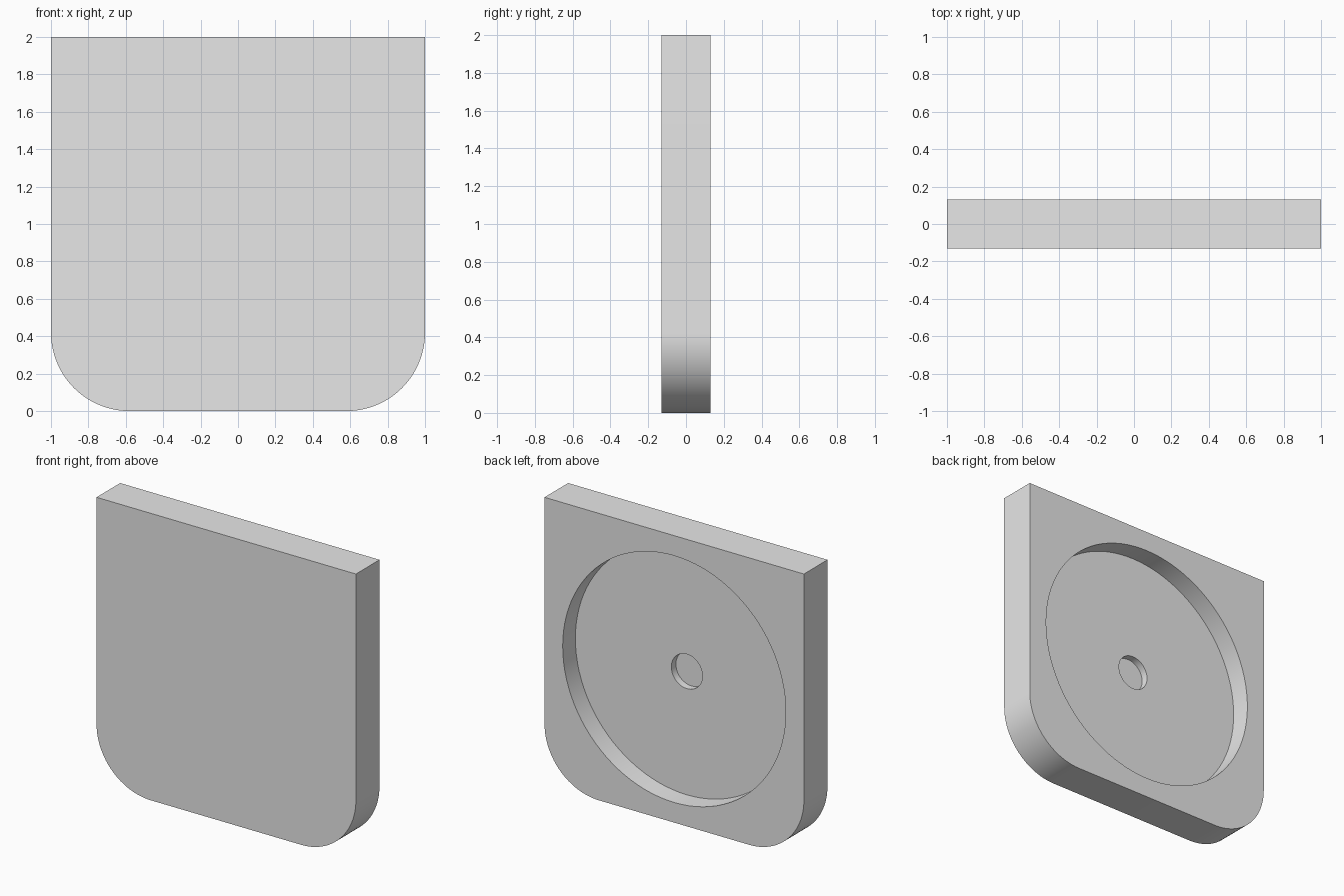
import bpy
import bmesh
from math import cos, sin, pi, radians

cube = bpy.data.objects.get("Cube")
if cube:
    bpy.data.objects.remove(cube, do_unlink=True)

HALF_DEPTH = 0.13
CORNER = 0.42
CENTRE_Z = 1.0

grey = bpy.data.materials.new("plain_grey")
grey.use_nodes = True
colour = (0.8, 0.8, 0.8, 1)
grey.diffuse_color = colour
grey.node_tree.nodes["Principled BSDF"].inputs["Base Color"].default_value = colour


def arc(cx, cz, radius, start, end, steps):
    angles = [start + (end - start) * i / steps for i in range(steps + 1)]
    return [(cx + radius * cos(a), cz + radius * sin(a)) for a in angles]


def prism(name, outline, y_front, y_back):
    """Extrude an x-z outline along y."""
    bm = bmesh.new()
    face = bm.faces.new([bm.verts.new((x, y_front, z)) for x, z in outline])
    grown = bmesh.ops.extrude_face_region(bm, geom=[face])["geom"]
    verts = [v for v in grown if isinstance(v, bmesh.types.BMVert)]
    bmesh.ops.translate(bm, verts=verts, vec=(0, y_back - y_front, 0))
    bmesh.ops.recalc_face_normals(bm, faces=bm.faces[:])
    mesh = bpy.data.meshes.new(name)
    bm.to_mesh(mesh)
    bm.free()
    mesh.materials.append(grey)
    obj = bpy.data.objects.new(name, mesh)
    bpy.context.collection.objects.link(obj)
    return obj


def cut_round(target, name, radius, y_floor, steps):
    """Cut a round pocket from the back down to y_floor."""
    outline = arc(0, CENTRE_Z, radius, 0, 2 * pi, steps)[:-1]
    cutter = prism(name, outline, y_floor, HALF_DEPTH + 0.1)
    cutter.hide_render = True
    mod = target.modifiers.new(name, "BOOLEAN")
    mod.operation = "DIFFERENCE"
    mod.solver = "EXACT"
    mod.object = cutter
    bpy.ops.object.modifier_apply(modifier=mod.name)
    bpy.data.objects.remove(cutter, do_unlink=True)


# Plate with square top corners and rounded bottom corners
inner = 1 - CORNER
outline = [(-1, 2)]
outline += arc(-inner, CORNER, CORNER, pi, 1.5 * pi, 24)
outline += arc(inner, CORNER, CORNER, 1.5 * pi, 2 * pi, 24)
outline += [(1, 2)]
plate = prism("plate", outline, -HALF_DEPTH, HALF_DEPTH)
bpy.ops.object.select_all(action="DESELECT")
plate.select_set(True)
bpy.context.view_layer.objects.active = plate

# Wide shallow recess in the back, with a small blind hole in its floor
recess_floor = HALF_DEPTH - 0.14
cut_round(plate, "recess", 0.86, recess_floor, 96)
cut_round(plate, "centre_hole", 0.12, recess_floor - 0.05, 48)

bpy.ops.object.shade_smooth_by_angle(angle=radians(30))
